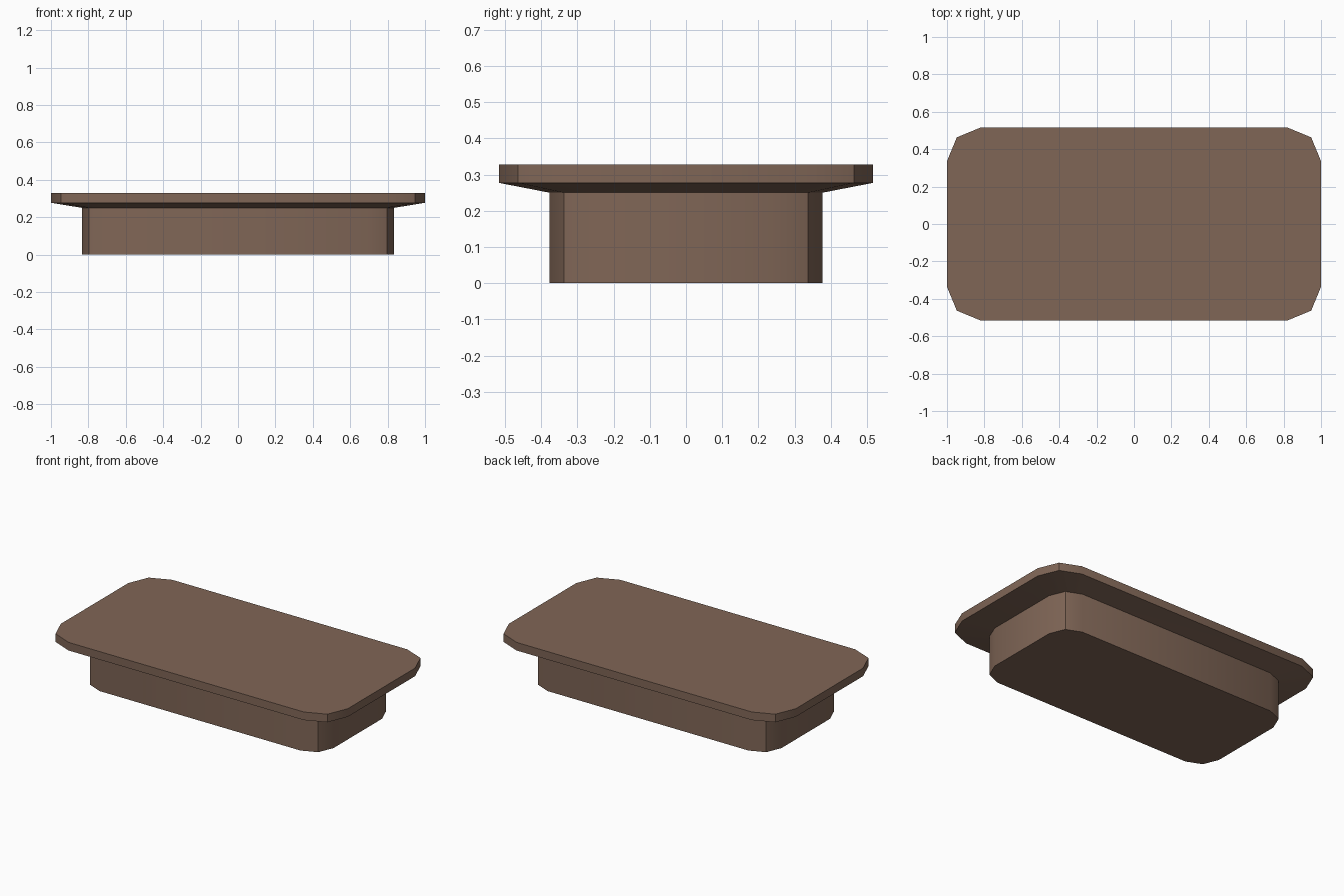
import bpy, bmesh, math

if "Cube" in bpy.data.objects:
    bpy.data.objects.remove(bpy.data.objects["Cube"])

brown = bpy.data.materials.new("warm brown")
brown.diffuse_color = (0.216, 0.133, 0.094, 1)
brown.use_nodes = True
brown.node_tree.nodes["Principled BSDF"].inputs["Base Color"].default_value = brown.diffuse_color


def outline(hx, hy, r, z):
    """Rounded rectangle with two flat segments per corner."""
    pts = []
    for i, (sx, sy) in enumerate([(1, 1), (-1, 1), (-1, -1), (1, -1)]):
        for k in range(3):
            a = math.radians(90 * i + 45 * k)
            pts.append((sx * (hx - r) + r * math.cos(a),
                        sy * (hy - r) + r * math.sin(a), z))
    return pts


def loft(name, sections, cap_bottom, cap_top):
    """Skin a stack of outlines, capping the chosen ends."""
    bm = bmesh.new()
    rings = [[bm.verts.new(p) for p in outline(*s)] for s in sections]
    n = len(rings[0])
    for low, high in zip(rings, rings[1:]):
        for i in range(n):
            j = (i + 1) % n
            bm.faces.new((low[i], low[j], high[j], high[i]))
    if cap_bottom:
        bm.faces.new(rings[0][::-1])
    if cap_top:
        bm.faces.new(rings[-1])
    mesh = bpy.data.meshes.new(name)
    bm.to_mesh(mesh)
    bm.free()
    mesh.materials.append(brown)
    obj = bpy.data.objects.new(name, mesh)
    bpy.context.collection.objects.link(obj)
    bpy.ops.object.select_all(action='DESELECT')
    obj.select_set(True)
    bpy.context.view_layer.objects.active = obj
    bpy.ops.object.shade_smooth_by_angle(angle=math.radians(30))
    return obj


base = (0.835, 0.377, 0.135)

# Plinth, open where it meets the slab
loft("base", [(*base, 0), (*base, 0.25)], True, False)

# Overhanging slab with a sloped underside
loft("top_slab", [(*base, 0.25), (1, 0.516, 0.18, 0.277),
                  (1, 0.516, 0.18, 0.328)], False, True)
